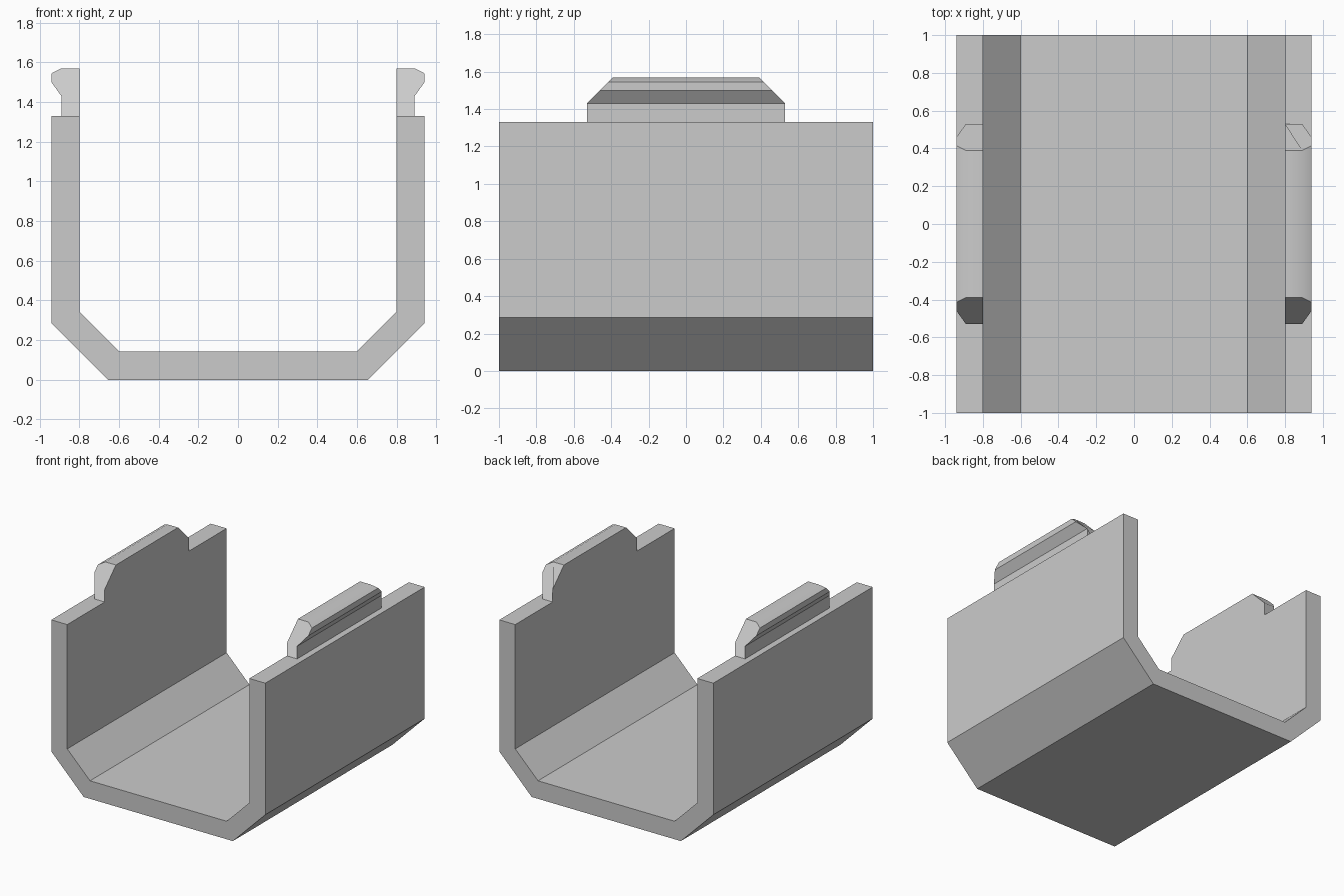
import bpy
import bmesh

if "Cube" in bpy.data.objects:
    bpy.data.objects.remove(bpy.data.objects["Cube"])

grey = bpy.data.materials.new("light grey")
grey.diffuse_color = (0.6, 0.6, 0.6, 1)
grey.use_nodes = True
grey.node_tree.nodes["Principled BSDF"].inputs["Base Color"].default_value = grey.diffuse_color


def loft(name, outline, half_length):
    """Close an (x, z) outline between y = -half_length(z) and +half_length(z)."""
    bm = bmesh.new()
    front = [bm.verts.new((x, -half_length(z), z)) for x, z in outline]
    back = [bm.verts.new((x, half_length(z), z)) for x, z in outline]
    bm.faces.new(front)
    bm.faces.new(back[::-1])
    n = len(outline)
    for i in range(n):
        j = (i + 1) % n
        bm.faces.new((front[i], back[i], back[j], front[j]))
    bmesh.ops.recalc_face_normals(bm, faces=bm.faces)
    mesh = bpy.data.meshes.new(name)
    bm.to_mesh(mesh)
    bm.free()
    mesh.materials.append(grey)
    obj = bpy.data.objects.new(name, mesh)
    bpy.context.collection.objects.link(obj)
    return obj


# U-shaped channel with chamfered lower corners
half = [(0.655, 0), (0.94, 0.285), (0.94, 1.33),
        (0.80, 1.33), (0.80, 0.343), (0.60, 0.143)]
outline = half + [(-x, z) for x, z in reversed(half)]
loft("channel", outline, lambda z: 1.0)

# Snap tabs on the wall tops: straight neck, hooked head with sloped ends
tab = [(0.80, 1.33), (0.89, 1.33), (0.89, 1.43), (0.94, 1.50),
       (0.94, 1.545), (0.892, 1.57), (0.80, 1.57), (0.80, 1.43)]
for side, label in ((1, "right"), (-1, "left")):
    obj = loft(label + "_snap_tab", [(side * x, z) for x, z in tab],
               lambda z: 0.53 - max(0.0, z - 1.43))
    bpy.ops.object.select_all(action='DESELECT')
    obj.select_set(True)
    bpy.context.view_layer.objects.active = obj
    bpy.ops.object.shade_smooth_by_angle(angle=0.52)
